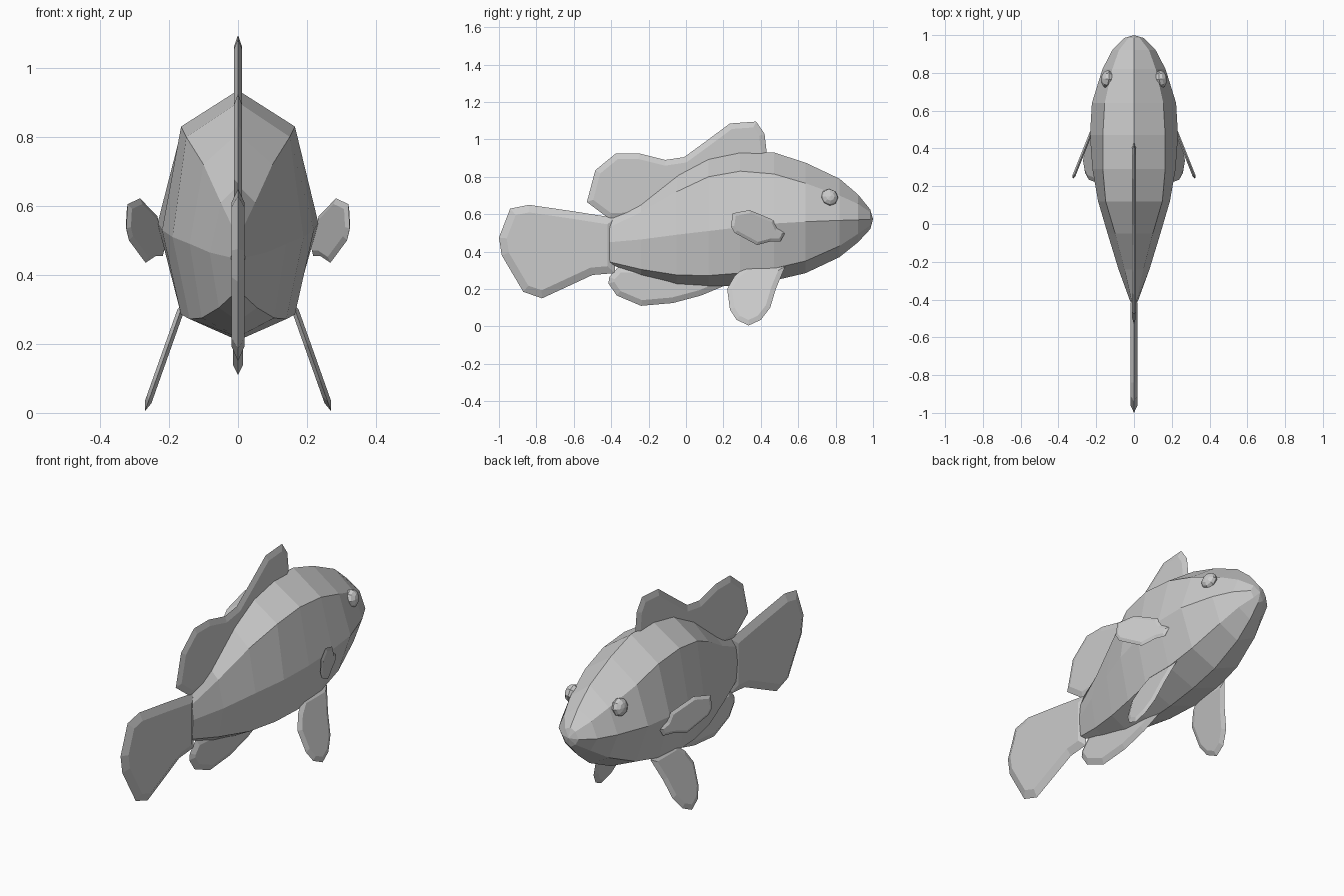
import bpy
import bmesh
from mathutils import Matrix, Vector

cube = bpy.data.objects.get("Cube")
if cube:
    bpy.data.objects.remove(cube, do_unlink=True)

grey = bpy.data.materials.new("plain grey")
grey.use_nodes = True
colour = (0.6, 0.6, 0.6, 1.0)
grey.diffuse_color = colour
grey.node_tree.nodes["Principled BSDF"].inputs["Base Color"].default_value = colour


def add_object(name, bm, mirror=False):
    bmesh.ops.recalc_face_normals(bm, faces=bm.faces)
    mesh = bpy.data.meshes.new(name)
    bm.to_mesh(mesh)
    bm.free()
    mesh.materials.append(grey)
    obj = bpy.data.objects.new(name, mesh)
    bpy.context.collection.objects.link(obj)
    if mirror:
        obj.modifiers.new("both sides", 'MIRROR').use_axis[0] = True
    return obj


def add_fin(name, outline, half_thick, bevel, x_at=None):
    """Flat fin from a (y, z) outline, tapering to a sharp rim."""
    bm = bmesh.new()
    for pts in (outline, outline[::-1]):
        verts = [bm.verts.new((x_at(y, z) if x_at else 0, y, z)) for y, z in pts]
        face = bm.faces.new(verts)
        face.normal_update()
        bmesh.ops.inset_individual(bm, faces=[face], thickness=bevel,
                                   depth=half_thick, use_even_offset=True)
    bmesh.ops.remove_doubles(bm, verts=bm.verts, dist=0.0005)
    return add_object(name, bm, mirror=x_at is not None)


# Body: eight-sided rings, each given as
# y, back z, shoulder x z, flank x z, belly edge x z, keel z
rings = [
    (-0.41, 0.57, 0.012, 0.53, 0.02, 0.45, 0.012, 0.345, 0.335),
    (-0.24, 0.66, 0.05, 0.61, 0.082, 0.465, 0.055, 0.305, 0.265),
    (-0.05, 0.81, 0.10, 0.72, 0.14, 0.49, 0.105, 0.275, 0.22),
    (0.12, 0.90, 0.15, 0.80, 0.19, 0.51, 0.14, 0.272, 0.21),
    (0.29, 0.935, 0.165, 0.83, 0.22, 0.53, 0.165, 0.285, 0.22),
    (0.47, 0.93, 0.165, 0.815, 0.233, 0.55, 0.165, 0.31, 0.245),
    (0.64, 0.875, 0.155, 0.765, 0.223, 0.56, 0.15, 0.35, 0.285),
    (0.82, 0.79, 0.115, 0.70, 0.167, 0.567, 0.115, 0.43, 0.37),
    (0.92, 0.705, 0.08, 0.655, 0.115, 0.57, 0.075, 0.495, 0.45),
    (0.985, 0.625, 0.03, 0.61, 0.05, 0.573, 0.03, 0.54, 0.52),
]
bm = bmesh.new()
loops = []
for y, back, sx, sz, fx, fz, bx, bz, keel in rings:
    half = [(sx, sz), (fx, fz), (bx, bz)]
    ring = [(0, back)] + half + [(0, keel)] + [(-x, z) for x, z in half[::-1]]
    loops.append([bm.verts.new((x, y, z)) for x, z in ring])
for a, b in zip(loops, loops[1:]):
    for i in range(8):
        j = (i + 1) % 8
        bm.faces.new((a[i], a[j], b[j], b[i]))
bm.faces.new(loops[0])
nose = bm.verts.new((0, 1.0, 0.573))
for i in range(8):
    bm.faces.new((loops[-1][i], loops[-1][(i + 1) % 8], nose))
add_object("body", bm)

# Fins along the centre line
add_fin("tail_fin", [
    (-0.38, 0.58), (-0.60, 0.615), (-0.84, 0.65), (-0.94, 0.63), (-1.0, 0.475),
    (-0.985, 0.38), (-0.87, 0.185), (-0.77, 0.15), (-0.64, 0.21), (-0.50, 0.275),
    (-0.38, 0.285)], 0.019, 0.04)
add_fin("dorsal_fin", [
    (-0.41, 0.575), (-0.53, 0.665), (-0.485, 0.835), (-0.375, 0.925),
    (-0.25, 0.925), (-0.11, 0.89), (-0.01, 0.905), (0.10, 0.985), (0.235, 1.085),
    (0.375, 1.095), (0.42, 1.03), (0.435, 0.90), (0.10, 0.83), (-0.10, 0.70),
    (-0.28, 0.58)], 0.011, 0.03)
add_fin("anal_fin", [
    (-0.36, 0.32), (-0.41, 0.265), (-0.415, 0.23), (-0.37, 0.165), (-0.24, 0.11),
    (-0.07, 0.125), (0.08, 0.165), (0.20, 0.215), (0.10, 0.27), (-0.15, 0.31)],
    0.015, 0.03)

# Paired fins: splayed outward as they run down or back
add_fin("pelvic_fins", [
    (0.53, 0.32), (0.48, 0.20), (0.45, 0.10), (0.40, 0.035), (0.335, 0.005),
    (0.27, 0.035), (0.235, 0.09), (0.22, 0.20), (0.26, 0.27), (0.32, 0.32)],
    0.010, 0.025, lambda y, z: 0.165 + (0.30 - z) * 0.355)
add_fin("pectoral_fins", [
    (0.53, 0.50), (0.505, 0.455), (0.455, 0.455), (0.38, 0.435), (0.26, 0.50),
    (0.24, 0.535), (0.25, 0.605), (0.34, 0.622), (0.465, 0.57), (0.485, 0.525)],
    0.008, 0.016, lambda y, z: 0.22 + (0.50 - y) * 0.40)

# Eyes: faceted beads with their pole pointing outward
bm = bmesh.new()
outward = Vector((1, 0.15, 0.2)).to_track_quat('Z', 'Y').to_matrix().to_4x4()
bmesh.ops.create_uvsphere(
    bm, u_segments=8, v_segments=6, radius=0.047,
    matrix=Matrix.Translation((0.142, 0.767, 0.69)) @ outward
    @ Matrix.Diagonal((1, 1, 0.7, 1)))
add_object("eyes", bm, mirror=True)
